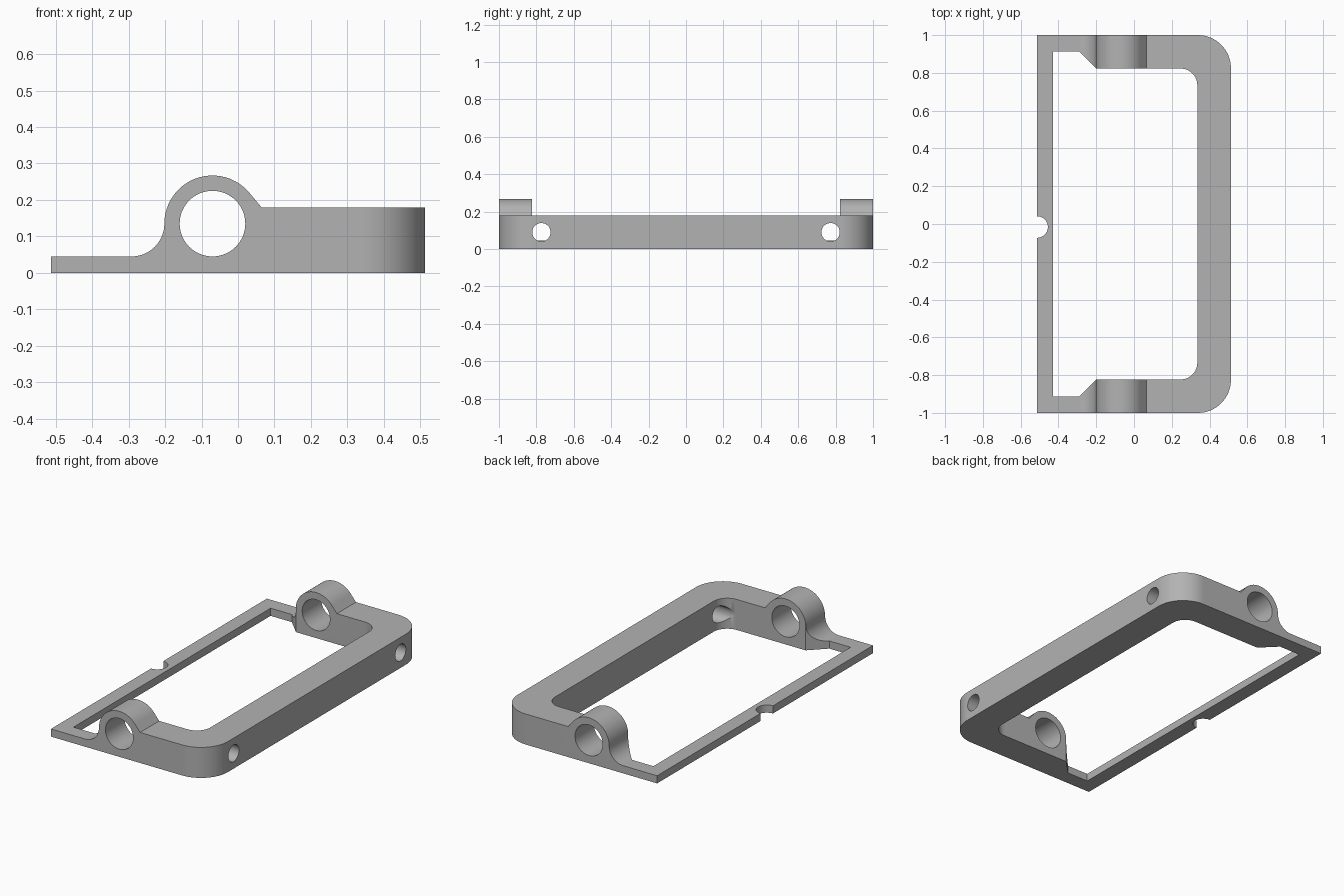
import bpy, bmesh, math

if "Cube" in bpy.data.objects:
    bpy.data.objects.remove(bpy.data.objects["Cube"])

HX = 0.513  # half width in x


def arc(cx, cy, r, a0, a1, n=16):
    """Points along an arc, angles in degrees."""
    return [(cx + r * math.cos(math.radians(a0 + (a1 - a0) * i / n)),
             cy + r * math.sin(math.radians(a0 + (a1 - a0) * i / n))) for i in range(n + 1)]


def circle(cx, cy, r, n=64):
    return arc(cx, cy, r, 0, 360, n)[:-1]


def prism(name, pts, axis, lo, hi):
    """Extrude a 2D outline along an axis: y uses (x,z), z uses (x,y), x uses (y,z)."""
    place = {'x': lambda p, t: (t, p[0], p[1]),
             'y': lambda p, t: (p[0], t, p[1]),
             'z': lambda p, t: (p[0], p[1], t)}[axis]
    bm = bmesh.new()
    a = [bm.verts.new(place(p, lo)) for p in pts]
    b = [bm.verts.new(place(p, hi)) for p in pts]
    bm.faces.new(a)
    bm.faces.new(b[::-1])
    n = len(pts)
    for i in range(n):
        j = (i + 1) % n
        bm.faces.new((a[j], a[i], b[i], b[j]))
    bmesh.ops.recalc_face_normals(bm, faces=bm.faces)
    me = bpy.data.meshes.new(name)
    bm.to_mesh(me)
    bm.free()
    ob = bpy.data.objects.new(name, me)
    bpy.context.collection.objects.link(ob)
    return ob


def boolean(target, tool, op):
    """Apply a boolean and delete the tool."""
    bpy.context.view_layer.objects.active = target
    m = target.modifiers.new("cut", 'BOOLEAN')
    m.operation, m.solver, m.object = op, 'EXACT', tool
    bpy.ops.object.modifier_apply(modifier=m.name)
    bpy.data.objects.remove(tool, do_unlink=True)


# Side profile: low lip, fillet, round lug, tangent slope, raised rail
cx, cz, r = -0.07, 0.135, 0.132
tip = (0.065, 0.179)
d = math.hypot(tip[0] - cx, tip[1] - cz)
tangent = math.degrees(math.atan2(tip[1] - cz, tip[0] - cx) + math.acos(r / d))
profile = [(-0.7, 0), (0.7, 0), (0.7, 0.179), tip]
profile += arc(cx, cz, r, tangent, 180, 32)
profile += arc(cx - r - 0.09, cz, 0.09, 0, -90)[1:]
profile += [(-0.7, 0.045)]
frame = prism("bracket_frame", profile, 'y', -1.2, 1.2)

# Plan outline with two rounded corners
R = 0.175
outline = [(-HX, -1)] + arc(HX - R, -1 + R, R, -90, 0) + arc(HX - R, 1 - R, R, 0, 90) + [(-HX, 1)]
boolean(frame, prism("outline", outline, 'z', -0.2, 0.6), 'INTERSECT')

# Central window, widened by chamfers at the lip
wx, wy, wr = 0.335, 0.823, 0.088
window = [(-0.428, -0.913), (-0.29, -0.913), (-0.2, -wy)]
window += arc(wx - wr, -wy + wr, wr, -90, 0) + arc(wx - wr, wy - wr, wr, 0, 90)
window += [(-0.2, wy), (-0.29, 0.913), (-0.428, 0.913)]
boolean(frame, prism("window", window, 'z', -0.2, 0.6), 'DIFFERENCE')

# Lug bore, lip notch and the two holes in the rail
boolean(frame, prism("bore", circle(cx, cz, 0.09), 'y', -1.3, 1.3), 'DIFFERENCE')
boolean(frame, prism("notch", circle(-HX, -0.016, 0.057), 'z', -0.2, 0.6), 'DIFFERENCE')
for s in (-1, 1):
    boolean(frame, prism("rail_hole", circle(s * 0.773, 0.09, 0.049, 48), 'x', 0.22, 0.8), 'DIFFERENCE')

# Single grey colour
grey = bpy.data.materials.new("grey")
grey.diffuse_color = (0.45, 0.45, 0.45, 1)
grey.use_nodes = True
grey.node_tree.nodes["Principled BSDF"].inputs["Base Color"].default_value = grey.diffuse_color
frame.data.materials.clear()
frame.data.materials.append(grey)

# Smooth curves, flat large faces
bpy.ops.object.select_all(action='DESELECT')
frame.select_set(True)
bpy.context.view_layer.objects.active = frame
bpy.ops.object.shade_smooth_by_angle(angle=math.radians(30))
wn = frame.modifiers.new("flat_shading", 'WEIGHTED_NORMAL')
wn.keep_sharp = True
